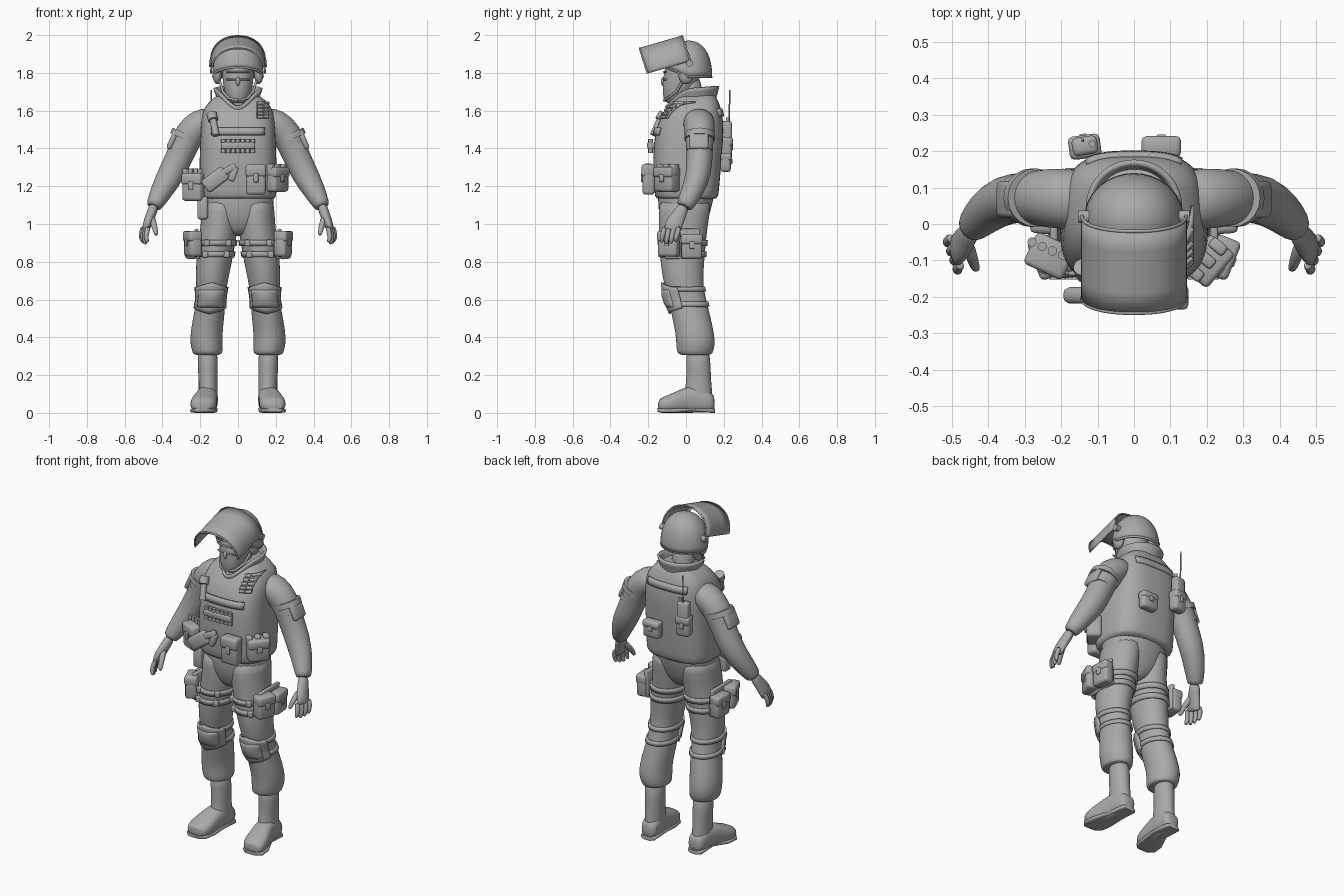
import bpy, bmesh
from math import sin, cos, pi, radians
from mathutils import Vector, Matrix, Euler

if "Cube" in bpy.data.objects:
    bpy.data.objects.remove(bpy.data.objects["Cube"])

GREY = bpy.data.materials.new("plain grey")
GREY.use_nodes = True
GREY.diffuse_color = (0.4, 0.4, 0.4, 1)
GREY.node_tree.nodes["Principled BSDF"].inputs["Base Color"].default_value = (0.4, 0.4, 0.4, 1)


def finish(name, bm, subdiv=0, thick=0):
    bmesh.ops.remove_doubles(bm, verts=bm.verts, dist=0.0002)
    bmesh.ops.recalc_face_normals(bm, faces=bm.faces)
    me = bpy.data.meshes.new(name)
    bm.to_mesh(me)
    bm.free()
    me.materials.append(GREY)
    me.shade_smooth()
    me.set_sharp_from_angle(angle=radians(50))
    ob = bpy.data.objects.new(name, me)
    bpy.context.collection.objects.link(ob)
    if thick:
        mod = ob.modifiers.new("thickness", 'SOLIDIFY')
        mod.thickness, mod.offset = thick, 0
    if subdiv:
        mod = ob.modifiers.new("smooth", 'SUBSURF')
        mod.levels = mod.render_levels = subdiv


def spow(v, e):
    return abs(v) ** (2 / e) * (1 if v >= 0 else -1)


def tube(name, rings, n=20, e=2.0, ref=(0, 1, 0), axis=None, subdiv=1):
    """Skin rings (x, y, z, radius a, radius b) along their path."""
    bm = bmesh.new()
    pts, loops = [Vector(r[:3]) for r in rings], []
    for i, r in enumerate(rings):
        t = Vector(axis) if axis else pts[min(i + 1, len(pts) - 1)] - pts[max(i - 1, 0)]
        t.normalize()
        a = Vector(ref).cross(t).normalized()
        b = t.cross(a)
        loops.append([bm.verts.new(pts[i] + a * r[3] * spow(cos(k * 2 * pi / n), e)
                                   + b * r[4] * spow(sin(k * 2 * pi / n), e)) for k in range(n)])
    for p, q in zip(loops, loops[1:]):
        for k in range(n):
            bm.faces.new((p[k], p[(k + 1) % n], q[(k + 1) % n], q[k]))
    bm.faces.new(loops[0])
    bm.faces.new(loops[-1])
    finish(name, bm, subdiv)


def rod(name, pts, r, ref=(0, 1, 0), n=10):
    tube(name, [(*p, r, r) for p in pts], n, ref=ref, subdiv=0)


def sheet(name, fn, nu, nv, thick):
    """Curved plate from a function of u and v in 0..1."""
    bm = bmesh.new()
    g = [[bm.verts.new(fn(i / nu, j / nv)) for j in range(nv + 1)] for i in range(nu + 1)]
    for i in range(nu):
        for j in range(nv):
            bm.faces.new((g[i][j], g[i + 1][j], g[i + 1][j + 1], g[i][j + 1]))
    finish(name, bm, 0, thick)


def box(name, loc, size, rot=(0, 0, 0), bevel=0.008):
    bm = bmesh.new()
    bmesh.ops.create_cube(bm, size=1, matrix=Matrix.Diagonal((*size, 1)))
    bmesh.ops.bevel(bm, geom=bm.edges[:], offset=bevel, segments=2, profile=0.5, affect='EDGES')
    bm.transform(Matrix.Translation(loc) @ Euler(rot).to_matrix().to_4x4())
    finish(name, bm)


def ball(name, loc, size):
    bm = bmesh.new()
    bmesh.ops.create_uvsphere(bm, u_segments=16, v_segments=10, radius=1,
                              matrix=Matrix.Translation(loc) @ Matrix.Diagonal((*size, 1)))
    finish(name, bm)


def pouch(name, loc, size, yaw=0):
    """Bag with a flap and a tab, local -y facing outward."""
    w, d, h = size
    rot = Euler((0, 0, radians(yaw)))
    at = lambda x, y, z: Vector(loc) + rot.to_matrix() @ Vector((x, y, z))
    box(name, loc, size, rot, 0.016)
    box(name + "_flap", at(0, -d * 0.04, h * 0.3), (w * 1.03, d * 1.06, h * 0.42), rot, 0.013)
    box(name + "_tab", at(0, -d * 0.55, h * 0.06), (w * 0.25, 0.01, h * 0.3), rot, 0.004)


def sample(rings, z):
    """Interpolate a ring list at height z."""
    rs = sorted(rings, key=lambda r: r[2])
    for p, q in zip(rs, rs[1:]):
        if p[2] <= z <= q[2] and q[2] > p[2]:
            f = (z - p[2]) / (q[2] - p[2])
            return [a + (b - a) * f for a, b in zip(p, q)]
    return rs[-1]


UP = (0, 0, 1)
# Torso: trousers top and armoured vest
tube("pelvis", [(0, -.012, .935, .04, .07), (0, -.012, .965, .09, .1), (0, -.01, 1.01, .16, .122),
                (0, -.008, 1.07, .188, .14), (0, 0, 1.14, .193, .15), (0, 0, 1.2, .19, .15)], axis=UP, e=2.2)
VEST = [(0, .003, 1.13, .198, .16), (0, .003, 1.14, .203, .168), (0, .004, 1.22, .206, .175),
        (0, .006, 1.35, .204, .183), (0, .018, 1.5, .198, .184), (0, .035, 1.585, .192, .158),
        (0, .048, 1.635, .168, .13), (0, .058, 1.68, .115, .1), (0, .058, 1.695, .08, .075)]
tube("vest", VEST, n=32, axis=UP, e=3)


def vest_y(x, z, back=False):
    _, y, _, a, b = sample(VEST, z)
    d = b * max(0, 1 - abs(x / a) ** 3) ** (1 / 3)
    return y + d if back else y - d


# Flared collar with a V-shaped front
def collar(u, v):
    c, s = -cos(u * 2 * pi), sin(u * 2 * pi)
    dip = .085 * max(0, -c) ** 3
    return ((.1 + .025 * v) * s * (1 - 1.5 * dip), .05 + (.1 + .02 * v) * c - .4 * dip,
            1.652 + .068 * v - dip + .01 * v * c)


sheet("collar", collar, 40, 4, .014)
for name, z, w, back in (("chest_strip", 1.49, .14, False), ("back_strip", 1.59, .13, True)):
    sheet(name, lambda u, v: ((2 * u - 1) * w, vest_y((2 * u - 1) * w, z + (v - .5) * .04, back),
                              z + (v - .5) * .04), 14, 2, .014)

# Head, neck and balaclava
tube("neck", [(0, .03, 1.6, .075, .075), (0, .02, 1.7, .062, .066), (0, .01, 1.8, .06, .065)], axis=UP)
tube("head", [(0, -.07, 1.638, .035, .035), (0, -.055, 1.66, .06, .066), (0, -.036, 1.72, .078, .09),
              (0, -.022, 1.78, .084, .1), (0, -.01, 1.84, .088, .1), (0, 0, 1.9, .07, .08)], axis=UP)
ball("nose", (0, -.12, 1.755), (.012, .013, .024))
for name, z, y in (("mask_upper_edge", 1.805, -.117), ("mask_lower_edge", 1.765, -.119)):
    rod(name, [(x, y + 3.6 * x * x, z) for x in (-.06, -.03, 0, .03, .06)], .005, UP)


# Helmet with raised visor
def helmet(u, v):
    a, lat = u * 2 * pi, v * pi / 2
    return (.13 * cos(lat) * cos(a), .015 + .118 * cos(lat) * sin(a),
            1.83 + .135 * sin(lat) - (1 - v) ** 3 * .05 * min(1, 1 + sin(a)))


sheet("helmet", helmet, 36, 12, .012)
rod("helmet_rim", [helmet(k / 36, 0) for k in range(37)], .007, UP)


def visor(u, v):
    a = pi * u
    return Vector((.143 * spow(cos(a), 2.2), .022 - .225 * v - .042 * spow(sin(a), 2.2),
                   1.862 - .065 * v + .133 * spow(sin(a), 2.2)))


sheet("visor", visor, 32, 4, .006)
for name, v in (("visor_back_rim", 0), ("visor_front_rim", 1)):
    rod(name, [visor(k / 32, v) for k in range(33)], .005, (0, 1, .3), 8)

# Right and left limbs
LEG = [(.09, -.005, 1.14, .1, .14), (.094, -.008, 1.07, .1, .138), (.1, -.015, .98, .099, .13),
       (.112, -.018, .9, .1, .124), (.13, -.02, .78, .095, .116), (.14, -.014, .68, .083, .104),
       (.143, .008, .6, .076, .1), (.153, .025, .52, .083, .103), (.168, .048, .42, .086, .103),
       (.167, .051, .36, .086, .104), (.162, .048, .325, .081, .097), (.162, .048, .31, .076, .09),
       (.162, .055, .305, .05, .06)]


def leg_ring(s, z, grow, a):
    x, y, _, ra, rb = sample(LEG, z)
    return (s * (x + (ra + grow) * cos(a)), y + (rb + grow) * sin(a), z)


for s, side in ((-1, "right_"), (1, "left_")):
    tube(side + "trouser_leg", [(s * r[0], *r[1:]) for r in LEG], axis=UP)
    for k, (z, w) in enumerate(((.9, .03), (.84, .03), (.655, .025), (.575, .025))):
        sheet(f"{side}leg_strap_{k}",
              lambda u, v: leg_ring(s, z + (v - .5) * w, .002, u * 2 * pi), 28, 1, .012)
    for k, a in enumerate((-125, -60)):
        for z in (.9, .84):
            box(f"{side}buckle_{k}", leg_ring(s, z, .008, radians(a)), (.03, .02, .034), bevel=.005)

    # Knee pad shell and raised cap
    sheet(side + "knee_pad", lambda u, v: leg_ring(
        s, .525 + .165 * v + .03 * abs(2 * u - 1) * (1 - 2 * v), .006 + .012 * sin(pi * v) * sin(pi * u),
        radians(-160 + 140 * u)), 16, 8, .012)
    sheet(side + "knee_cap", lambda u, v: leg_ring(
        s, .56 + .09 * v, .014 + .012 * sin(pi * v) * sin(pi * u), radians(-135 + 90 * u)), 12, 6, .012)

    # Boot
    tube(side + "boot_shaft", [(s * .162, .062, .35, .053, .063), (s * .16, .066, .25, .055, .065),
         (s * .158, .068, .16, .049, .066), (s * .158, .064, .11, .052, .076), (s * .158, .066, .04, .052, .08)],
         axis=UP)
    tube(side + "boot_foot", [(s * .157, .152, .05, .03, .03), (s * .157, .138, .058, .05, .055),
         (s * .16, .06, .075, .056, .075), (s * .17, -.01, .067, .06, .068), (s * .18, -.07, .052, .071, .052),
         (s * .186, -.12, .044, .069, .042), (s * .19, -.15, .038, .045, .028)], e=2.5, ref=UP, axis=(0, -1, 0))
    tube(side + "boot_sole", [(s * .157, .154, .012, .03, .012), (s * .157, .14, .012, .047, .012),
         (s * .158, .03, .02, .05, .012), (s * .18, -.06, .012, .068, .012),
         (s * .188, -.125, .012, .066, .012), (s * .19, -.152, .015, .042, .01)],
         e=4, ref=UP, axis=(0, -1, 0), subdiv=0)

    # Sleeve with banded shoulder armour
    tube(side + "sleeve", [(s * x, y, z, a, b) for x, y, z, a, b in (
        (.12, .065, 1.56, .065, .08), (.2, .07, 1.535, .082, .086), (.262, .072, 1.475, .083, .078),
        (.3, .072, 1.38, .072, .069), (.35, .07, 1.27, .073, .069), (.405, .035, 1.175, .06, .06),
        (.443, -.005, 1.1, .044, .047), (.447, -.01, 1.09, .036, .04))])
    arm_dir = Vector((s * .42, 0, -1)).normalized()
    for k, d in enumerate((-.035, .035)):
        c = Vector((s * .288, .072, 1.43)) + arm_dir * d
        tube(f"{side}arm_band_{k}", [(*(c + arm_dir * h), .079 - d * .16, .075 - d * .16) for h in (-.016, .016)],
             subdiv=0)
    box(side + "arm_pad", (s * .346, .068, 1.447), (.03, .1, .11), (0, s * -.42, 0), .013)

    # Hand: palm, four fingers and thumb
    tube(side + "palm", [(s * x, y, z, a, b) for x, y, z, a, b in (
        (.445, -.01, 1.1, .028, .032), (.456, -.03, 1.06, .026, .034), (.473, -.055, 1.02, .026, .046),
        (.487, -.072, .975, .022, .047), (.489, -.075, .962, .014, .04))])
    for k in range(4):
        x, y, d = .474 + .009 * k, -.112 + .025 * k, abs(k - 1.3) * .009
        tube(f"{side}finger_{k}", [(s * x, y, .99, .015, .015), (s * (x + .012), y - .01, .945, .014, .014),
             (s * (x + .012), y - .016, .912 + d, .013, .013), (s * (x + .004), y - .018, .888 + d, .009, .009)], n=10)
    tube(side + "thumb", [(s * .458, -.05, 1.04, .02, .02), (s * .446, -.09, 1.0, .017, .017),
         (s * .436, -.118, .96, .014, .014), (s * .432, -.126, .938, .009, .009)], n=10)

    # Helmet side fittings and chin strap
    ball(side + "ear_pad", (s * .11, .0, 1.79), (.024, .04, .05))
    rod(side + "visor_pivot", [(s * .12, .02, 1.85), (s * .153, .02, 1.85)], .018, n=14)
    rod(side + "chin_strap", [(s * .1, -.01, 1.77), (s * .08, -.05, 1.7), (s * .05, -.1, 1.665),
                              (0, -.115, 1.655)], .007, UP)

    # Thigh rigs
    box(side + "thigh_panel", (s * .216, -.02, .895), (.022, .19, .16), (0, s * .06, 0), .008)
    pouch(side + "thigh_front_pouch", (s * .238, -.09, .895), (.11, .07, .135), s * 68)
    pouch(side + "thigh_rear_pouch", (s * .247, .03, .88), (.11, .062, .13), s * 94)

# Front of vest: lamp, shells on chest and shoulder
lamp = [Vector((x, vest_y(x, z) - .018, z)) for x, z in ((-.115, 1.47), (-.132, 1.55), (-.14, 1.585))]
rod("lamp_body", lamp[:2], .018, n=14)
rod("lamp_head", lamp[1:], .027, n=14)
for k in range(7):
    x = -.078 + .026 * k
    y = vest_y(x, 1.41) - .018
    rod(f"chest_shell_{k}", [(x, y, 1.375), (x, y, 1.45)], .012)
box("shell_belt", (0, vest_y(0, 1.41) - .016, 1.415), (.18, .034, .036), bevel=.008)
sheet("shoulder_shell_panel", lambda u, v: (.1 + .06 * u, vest_y(.1 + .06 * u, 1.56 + .085 * v), 1.56 + .085 * v),
      6, 6, .012)
for k in range(5):
    z = 1.567 + .018 * k
    for c, x in enumerate((.115, .146)):
        rod(f"shoulder_shell_{k}_{c}", [(q, vest_y(q, z) - .009, z) for q in (x - .014, x + .014)], .009, UP)

# Belt gear: left pouches, right pistol and shell bag
pouch("left_front_pouch", (.095, -.198, 1.235), (.105, .065, .16))
pouch("left_side_pouch", (.202, -.1, 1.235), (.12, .085, .13), 50)
for k in range(3):
    box(f"magazine_{k}", (.167 + .032 * k, -.134 + .036 * k, 1.288), (.032, .05, .06), (0, 0, radians(50)), .008)
pouch("right_side_pouch", (-.23, -.085, 1.195), (.115, .09, .145), -25)
for k in range(4):
    x, y = -.28 + .028 * k, -.05 - .012 * k
    rod(f"bag_round_{k}", [(x, y, 1.24), (x, y, 1.295)], .013)
box("side_holster", (-.187, -.1, 1.085), (.055, .06, .12), bevel=.012)
box("pistol_holster", (-.12, -.196, 1.235), (.14, .045, .08), (0, -.65, 0), .016)
box("pistol_slide", (-.055, -.2, 1.285), (.1, .034, .036), (0, -.5, 0), .009)
box("pistol_grip", (-.025, -.2, 1.265), (.036, .032, .08), (0, .35, 0), .01)

# Back of vest: radio with antenna, and a pouch
box("radio", (-.135, .215, 1.46), (.07, .05, .17), (0, 0, .15), .012)
pouch("radio_holder", (-.135, .21, 1.4), (.085, .06, .12), 188)
rod("antenna", [(-.14, .228, 1.53), (-.142, .232, 1.71)], .004, n=8)
rod("radio_knob", [(-.115, .22, 1.54), (-.115, .22, 1.565)], .01)
pouch("back_pouch", (.075, .21, 1.325), (.105, .055, .1), 180)
